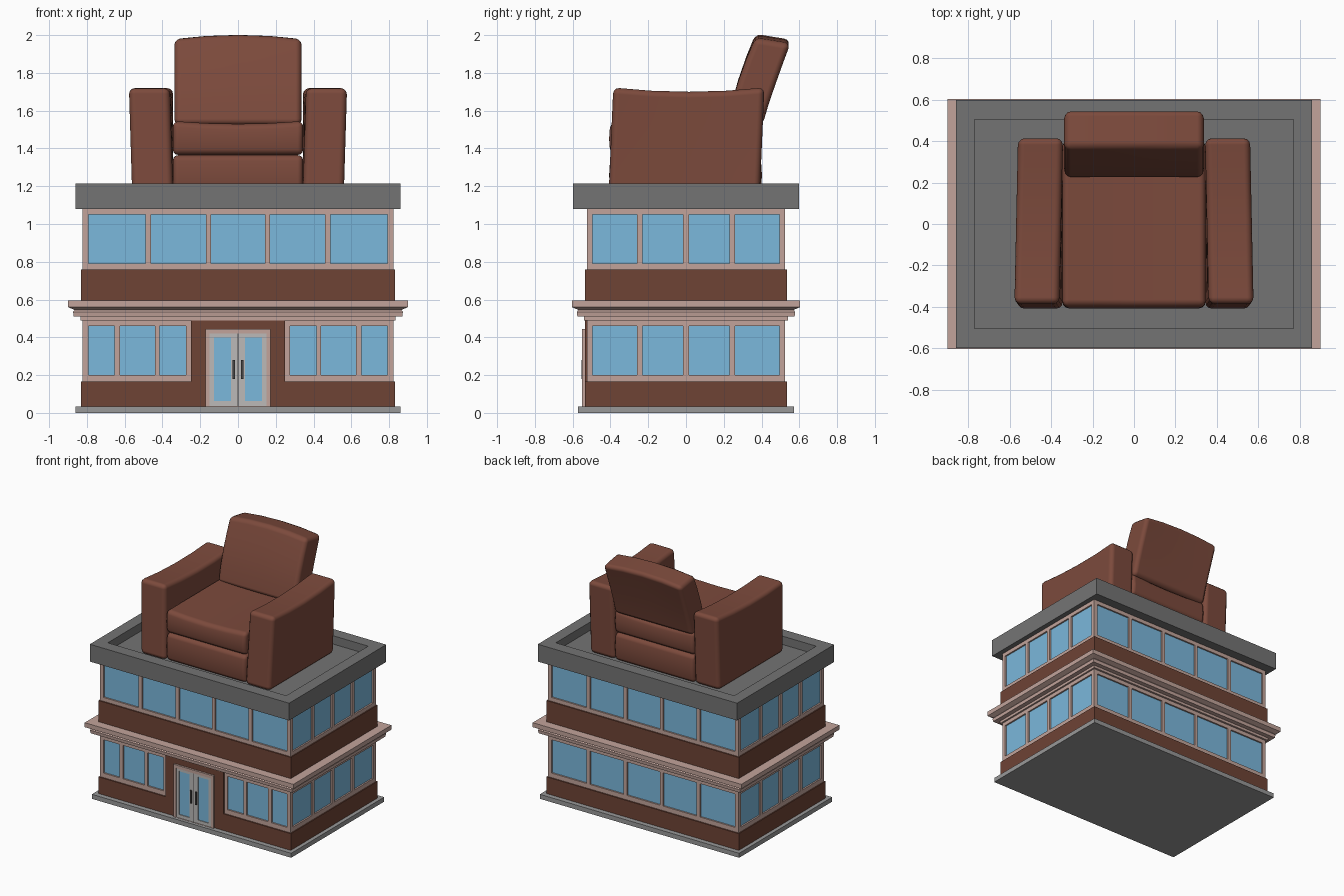
import bpy, bmesh, math
from mathutils import Matrix, Vector

if "Cube" in bpy.data.objects:
    bpy.data.objects.remove(bpy.data.objects["Cube"])


def mat(name, r, g, b):
    m = bpy.data.materials.new(name)
    lin = [((c / 255 + 0.055) / 1.055) ** 2.4 for c in (r, g, b)]
    m.diffuse_color = (*lin, 1)
    m.use_nodes = True
    m.node_tree.nodes["Principled BSDF"].inputs["Base Color"].default_value = m.diffuse_color
    return m


BRICK = mat("brown brick", 110, 67, 53)
LEATHER = mat("brown leather", 124, 74, 60)
TRIM = mat("pink stone trim", 194, 164, 155)
GLASS = mat("blue glass", 123, 184, 220)
ROOF = mat("dark grey roof", 116, 116, 116)
BASE = mat("grey plinth", 152, 152, 152)
METAL = mat("pale door metal", 188, 186, 184)
DARK = mat("dark handle", 72, 70, 70)


def finish(name, bm, material):
    bmesh.ops.recalc_face_normals(bm, faces=bm.faces)
    me = bpy.data.meshes.new(name)
    bm.to_mesh(me)
    bm.free()
    me.materials.append(material)
    ob = bpy.data.objects.new(name, me)
    bpy.context.collection.objects.link(ob)
    return ob


def add_box(bm, x0, x1, y0, y1, z0, z1):
    m = Matrix.Translation(((x0 + x1) / 2, (y0 + y1) / 2, (z0 + z1) / 2))
    m = m @ Matrix.Diagonal((x1 - x0, y1 - y0, z1 - z0, 1))
    return bmesh.ops.create_cube(bm, size=1, matrix=m)["verts"]


def box(name, material, *b):
    bm = bmesh.new()
    add_box(bm, *b)
    return finish(name, bm, material)


def stack(name, material, levels):
    """Loft of centred rectangles, each (half x, half y, z)."""
    bm = bmesh.new()
    rings = [[bm.verts.new((sx * hx, sy * hy, z)) for sx, sy in
              ((-1, -1), (1, -1), (1, 1), (-1, 1))] for hx, hy, z in levels]
    for a, b in zip(rings, rings[1:]):
        for i in range(4):
            j = (i + 1) % 4
            bm.faces.new((a[i], a[j], b[j], b[i]))
    bm.faces.new(rings[0])
    bm.faces.new(rings[-1])
    return finish(name, bm, material)


def frame(name, material, x0, x1, z0, z1, panes, pz0, pz1, dist, depth=0.03, angle=0):
    """Flat frame with openings, facing -y at the given distance, then turned."""
    bm = bmesh.new()
    y0, y1 = -dist, -dist + depth
    add_box(bm, x0, x1, y0, y1, z0, pz0)
    add_box(bm, x0, x1, y0, y1, pz1, z1)
    edges = [x0] + [v for p in panes for v in p] + [x1]
    for a, b in zip(edges[::2], edges[1::2]):
        add_box(bm, a, b, y0, y1, pz0, pz1)
    bmesh.ops.rotate(bm, verts=bm.verts, matrix=Matrix.Rotation(angle, 3, 'Z'))
    return finish(name, bm, material)


def soft(name, bounds, warp, bevel):
    """Upholstered block: gridded box, bent by a rule, rounded edges."""
    bm = bmesh.new()
    add_box(bm, *bounds)
    bmesh.ops.subdivide_edges(bm, edges=bm.edges[:], cuts=3, use_grid_fill=True)
    lo, hi = Vector(bounds[::2]), Vector(bounds[1::2])
    for v in bm.verts:
        f = [(v.co[i] - lo[i]) / (hi[i] - lo[i]) for i in range(3)]
        v.co += Vector(warp(*f))
    ob = finish(name, bm, LEATHER)
    for p in ob.data.polygons:
        p.use_smooth = True
    b = ob.modifiers.new("round", 'BEVEL')
    b.width, b.segments = bevel, 3
    b.limit_method, b.angle_limit = 'ANGLE', math.radians(45)
    b.harden_normals = True
    return ob


# Building masses
stack("plinth", BASE, [(0.86, 0.573, 0), (0.86, 0.573, 0.035)])
stack("lower_brick_band", BRICK, [(0.83, 0.535, 0.035), (0.83, 0.535, 0.165)])
stack("ground_glass", GLASS, [(0.81, 0.513, 0.165), (0.81, 0.513, 0.49)])
stack("cornice", TRIM, [(0.835, 0.54, 0.49), (0.835, 0.54, 0.51), (0.87, 0.575, 0.51),
                        (0.873, 0.578, 0.535), (0.865, 0.57, 0.545), (0.9, 0.604, 0.56),
                        (0.9, 0.604, 0.595)])
stack("upper_brick_band", BRICK, [(0.83, 0.535, 0.595), (0.83, 0.535, 0.76)])
stack("upper_glass", GLASS, [(0.81, 0.513, 0.76), (0.81, 0.513, 1.08)])
stack("roof_parapet", ROOF, [(0.86, 0.598, 1.08), (0.86, 0.598, 1.215),
                             (0.77, 0.505, 1.215), (0.77, 0.505, 1.15)])

# Window frames on every side
five = [(-0.8, -0.49), (-0.46, -0.17), (-0.143, 0.143), (0.17, 0.46), (0.49, 0.8)]
four = [(-0.5, -0.26), (-0.23, -0.015), (0.015, 0.23), (0.26, 0.5)]
for label, z0, z1, p0, p1 in (("ground", 0.165, 0.49, 0.2, 0.46),
                              ("upper", 0.76, 1.08, 0.79, 1.05)):
    frame(label + "_back_frame", TRIM, -0.822, 0.822, z0, z1, five, p0, p1, 0.525, angle=math.pi)
    for side, s in (("right", 1), ("left", -1)):
        frame(f"{label}_{side}_frame", TRIM, -0.525, 0.525, z0, z1, four, p0, p1,
              0.822, angle=s * math.pi / 2)
frame("upper_front_frame", TRIM, -0.822, 0.822, 0.76, 1.08, five, 0.79, 1.05, 0.525)
three = [(0.275, 0.415), (0.44, 0.625), (0.655, 0.8)]
frame("ground_front_frame_right", TRIM, 0.25, 0.822, 0.165, 0.49, three, 0.2, 0.46, 0.525)
frame("ground_front_frame_left", TRIM, -0.822, -0.25, 0.165, 0.49,
      [(-b, -a) for a, b in reversed(three)], 0.2, 0.46, 0.525)

# Entrance
box("entrance_wall", BRICK, -0.25, 0.25, -0.535, -0.4, 0.165, 0.49)
frame("door_surround", TRIM, -0.172, 0.172, 0.035, 0.445, [(-0.15, 0.15)], 0.036, 0.42, 0.55)
box("door_glass", GLASS, -0.15, 0.15, -0.538, -0.52, 0.036, 0.42)
frame("door_leaves", METAL, -0.15, 0.15, 0.036, 0.42, [(-0.128, -0.036), (0.036, 0.128)],
      0.062, 0.4, 0.544)
box("door_gap", DARK, -0.003, 0.003, -0.545, -0.53, 0.036, 0.42)
for side, s in (("left", -1), ("right", 1)):
    box(f"door_handle_{side}", DARK, s * 0.022 - 0.006, s * 0.022 + 0.006,
        -0.553, -0.54, 0.18, 0.28)


# Armchair on the roof
def bulge(t):
    return 1 - (2 * t - 1) ** 2


def arm_warp(s):
    return lambda x, y, z: (s * 0.018 * z * (1 - y), 0.025 * z - 0.005,
                            z * 0.022 * (2 * y - 1) ** 2)


soft("armrest_right", (0.343, 0.56, -0.405, 0.395, 1.15, 1.70), arm_warp(1), 0.032)
soft("armrest_left", (-0.56, -0.343, -0.405, 0.395, 1.15, 1.70), arm_warp(-1), 0.032)
soft("seat_base", (-0.345, 0.345, -0.395, 0.39, 1.15, 1.365),
     lambda x, y, z: (0, (2 * y - 1) * 0.012 * bulge(z), 0), 0.03)
soft("seat_cushion", (-0.345, 0.345, -0.395, 0.39, 1.365, 1.545),
     lambda x, y, z: (0, (2 * y - 1) * 0.012 * bulge(z), -0.015 * z * bulge(x)), 0.03)
soft("backrest", (-0.337, 0.337, 0.22, 0.405, 1.525, 1.98),
     lambda x, y, z: (0, 0.148 * z ** 1.1 - 0.012 * (1 - y) * bulge(z),
                      z * (0.022 * bulge(x) + 0.004 - 0.03 * y)), 0.032)
